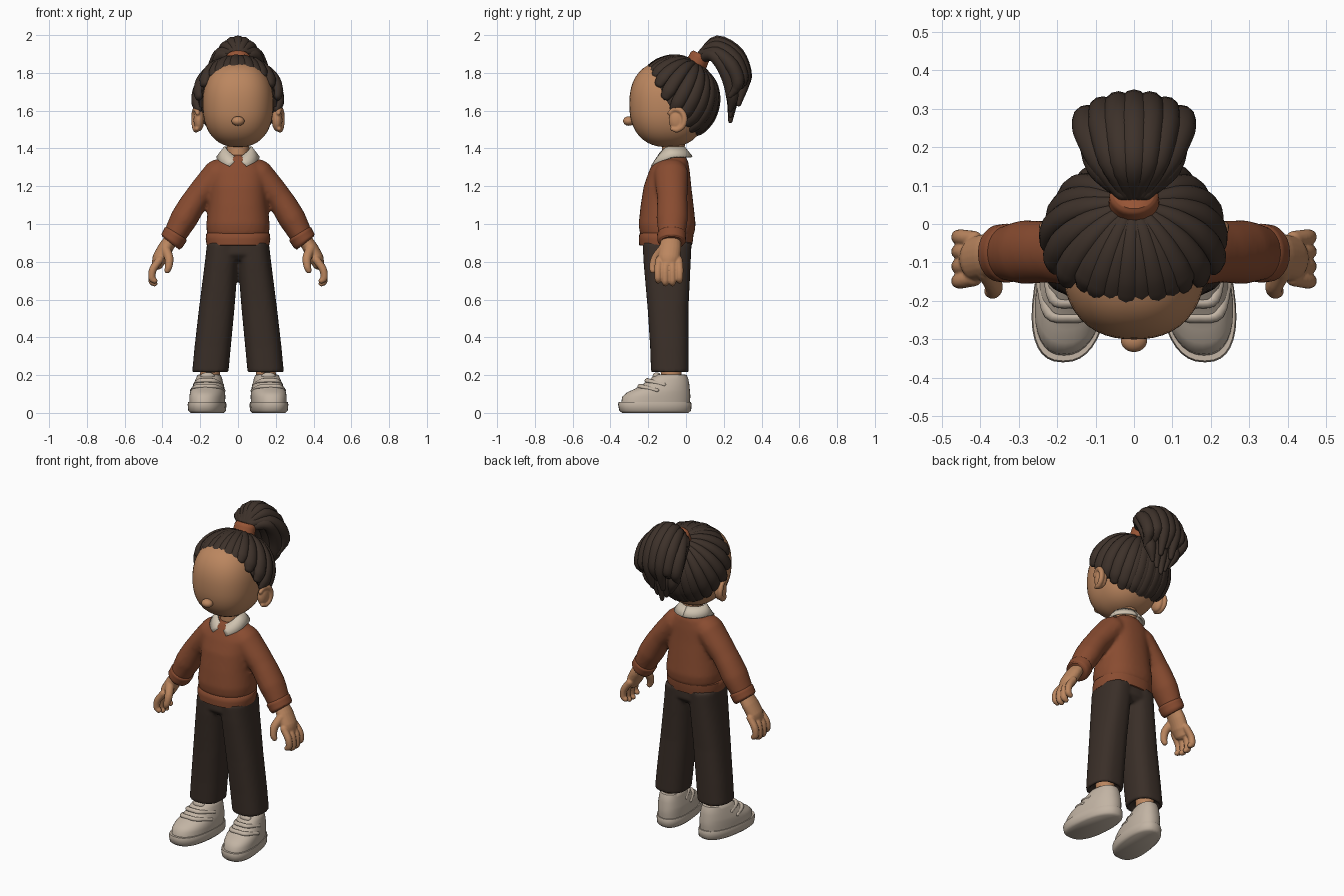
import bpy, bmesh
from math import sin, cos, pi, radians, sqrt
from mathutils import Vector, Matrix

if "Cube" in bpy.data.objects:
    bpy.data.objects.remove(bpy.data.objects["Cube"])


def material(name, rgb):
    m = bpy.data.materials.new(name)
    m.use_nodes = True
    m.diffuse_color = (*rgb, 1)
    m.node_tree.nodes["Principled BSDF"].inputs["Base Color"].default_value = (*rgb, 1)
    return m


SKIN = material("skin", (0.50, 0.24, 0.115))
KNIT = material("rust_knit", (0.25, 0.072, 0.03))
HAIR = material("dark_brown_hair", (0.047, 0.031, 0.023))
TROUSER = material("dark_trousers", (0.042, 0.028, 0.021))
CREAM = material("cream_shoe", (0.54, 0.455, 0.37))
COTTON = material("pale_cotton", (0.62, 0.54, 0.43))
TIE = material("hair_tie", (0.31, 0.09, 0.036))


def finish(bm, name, mat, voxel=0, smooth=6, angle=50):
    """Turn the bmesh into an object; voxel fuses overlapping shells."""
    bmesh.ops.recalc_face_normals(bm, faces=bm.faces)
    me = bpy.data.meshes.new(name)
    bm.to_mesh(me)
    bm.free()
    me.materials.append(mat)
    me.shade_smooth()
    me.set_sharp_from_angle(angle=radians(angle))
    ob = bpy.data.objects.new(name, me)
    bpy.context.collection.objects.link(ob)
    if voxel:
        r = ob.modifiers.new("fuse", 'REMESH')
        r.mode, r.voxel_size, r.use_smooth_shade = 'VOXEL', voxel, True
        s = ob.modifiers.new("soften", 'SMOOTH')
        s.factor, s.iterations = 0.5, smooth
    return ob


def skin_rings(bm, rings):
    """Bridge point rings into a closed shell."""
    vs = [[bm.verts.new(p) for p in ring] for ring in rings]
    n = len(vs[0])
    for a, b in zip(vs, vs[1:]):
        for i in range(n):
            bm.faces.new((a[i], a[(i + 1) % n], b[(i + 1) % n], b[i]))
    bm.faces.new(vs[0][::-1])
    bm.faces.new(vs[-1])


def power(v, n):
    return (abs(v) ** (2 / n)) * (1 if v >= 0 else -1)


def loft(bm, rows, n=2.3, seg=36):
    """Stack superellipses given as (z, centre x, centre y, radius x, radius y)."""
    turn = [2 * pi * i / seg for i in range(seg)]
    skin_rings(bm, [[(cx + rx * power(cos(a), n), cy + ry * power(sin(a), n), z)
                     for a in turn] for z, cx, cy, rx, ry in rows])


def tube(bm, pts, radii, ref=(0, 1, 0), flat=1, seg=12, steps=4, dome=True):
    """Smooth tube along points; flat scales its thickness along ref."""
    P = [Vector(p) for p in pts]
    path = []
    for i in range(len(P) - 1):
        a, b = P[i], P[i + 1]
        p0 = P[i - 1] if i else a * 2 - b
        p3 = P[i + 2] if i + 2 < len(P) else b * 2 - a
        for k in range(steps + (i == len(P) - 2)):
            t = k / steps
            q = 0.5 * (2 * a + (b - p0) * t + (2 * p0 - 5 * a + 4 * b - p3) * t * t
                       + (3 * a - p0 - 3 * b + p3) * t ** 3)
            path.append((q, radii[i] + (radii[i + 1] - radii[i]) * t))
    tan = [(path[min(i + 1, len(path) - 1)][0] - path[max(i - 1, 0)][0]).normalized()
           for i in range(len(path))]
    rows = [(q, w, t) for (q, w), t in zip(path, tan)]
    if dome:
        f = min(flat, 1)
        for end, s in ((0, -1), (-1, 1)):
            q, w, t = rows[end]
            cap = [(q + t * s * w * f * sin(k), w * cos(k), t) for k in (0.5, 1.0, 1.4)]
            rows = cap[::-1] + rows if s < 0 else rows + cap
    rings = []
    for q, w, t in rows:
        r = Vector(ref(q) if callable(ref) else ref)
        side = t.cross(r).normalized()
        up = side.cross(t)
        rings.append([q + side * w * cos(2 * pi * i / seg) + up * w * flat * sin(2 * pi * i / seg)
                      for i in range(seg)])
    skin_rings(bm, rings)


def blob(bm, centre, radii, n=2, seg=32):
    """Rounded box to ellipsoid."""
    new = bmesh.ops.create_uvsphere(bm, u_segments=seg, v_segments=seg // 2, radius=1)["verts"]
    for v in new:
        d = v.co / sum(abs(c) ** n for c in v.co) ** (1 / n)
        v.co = Vector(centre) + Vector(d[i] * radii[i] for i in range(3))


# Head, nose, neck
bm = bmesh.new()
blob(bm, (0, -0.095, 1.635), (0.187, 0.205, 0.228), 2.35, 48)
finish(bm, "head", SKIN)
bm = bmesh.new()
blob(bm, (0, -0.303, 1.545), (0.034, 0.03, 0.025))
finish(bm, "nose", SKIN)
bm = bmesh.new()
loft(bm, [(1.3, 0, -0.075, 0.06, 0.06), (1.5, 0, -0.06, 0.055, 0.06)], 2)
finish(bm, "neck", SKIN)

# Hair cap: locks sweep over an ellipsoid from the tie to the hairline
CEN, RAD = Vector((0, -0.045, 1.67)), Vector((0.218, 0.2, 0.208))
LINE = [(0, 1.795), (45, 1.785), (62, 1.72), (80, 1.61), (100, 1.55), (120, 1.5), (180, 1.475)]
ROOT = Vector((0, 0.5, 0.87)).normalized()


def hairline(deg):
    d = abs((deg + 180) % 360 - 180)
    for (a, za), (b, zb) in zip(LINE, LINE[1:]):
        if d <= b:
            z = (za + (zb - za) * (d - a) / (b - a) - CEN.z) / RAD.z
            s = sqrt(1 - z * z)
            return Vector((s * sin(radians(deg)), -s * cos(radians(deg)), z))


def on_skull(d, k=1):
    return CEN + Vector(d[i] * RAD[i] * k for i in range(3))


bm = bmesh.new()
LOCKS = 28
rows = [[on_skull(ROOT.slerp(hairline(d), t / 10), 0.98) for d in range(0, 360, 5)]
        for t in range(1, 11)]
skin_rings(bm, rows)
finish(bm, "hair_base", HAIR)
bm = bmesh.new()
for i in range(LOCKS):
    end = hairline(360 * (i + 0.5) / LOCKS)
    arc = ROOT.angle(end)
    ts = [0.08, 0.3, 0.5, 0.7, 0.87, 0.97]
    widths = [0.009 + 0.029 * sin(min(arc * t, 1.75)) for t in ts]
    widths[-1] *= 0.75
    lift = 1.0 + 0.015 * (i % 2)
    tube(bm, [on_skull(ROOT.slerp(end, t), lift) for t in ts], widths,
         lambda q: q - CEN, 0.72, 12)
finish(bm, "hair_locks", HAIR)

# Ponytail and tie
bm = bmesh.new()
axis = Vector((0, 0.42, 0.9)).normalized()
mid = Vector((0, 0.065, 1.868))
tube(bm, [mid + axis * k for k in (-0.035, -0.02, 0.02, 0.035)],
     [0.055, 0.066, 0.064, 0.052], seg=28, flat=0.85, dome=False)
finish(bm, "hair_tie", TIE)
bm = bmesh.new()
for k in range(7):
    u = (k - 3) / 3
    v = u * u
    drop = 0.06 * (k % 2)
    tube(bm, [(0.03 * u, 0.085, 1.9), (0.085 * u, 0.165, 1.963 - 0.06 * v),
              (0.118 * u, 0.27 - 0.03 * v, 1.9 - 0.06 * v),
              (0.122 * u, 0.315 - 0.04 * v, 1.78 - 0.03 * v),
              (0.11 * u, 0.285 - 0.05 * v, 1.63 + drop + 0.05 * v)],
         [0.025, 0.037, 0.041, 0.037, 0.014], (0, 0.6, 0.7), 0.95)
for k in range(5):
    u = (k - 2) / 2
    tube(bm, [(0.03 * u, 0.085, 1.88), (0.09 * u, 0.15, 1.89), (0.1 * u, 0.215, 1.8),
              (0.085 * u, 0.245, 1.68), (0.06 * u, 0.235, 1.545 + 0.06 * abs(u))],
         [0.025, 0.036, 0.04, 0.036, 0.012], (0, 0.6, 0.7), 0.95)
finish(bm, "ponytail", HAIR)

# Sweater with sleeves
bm = bmesh.new()
loft(bm, [(0.925, 0, -0.1, 0.15, 0.125), (0.95, 0, -0.1, 0.165, 0.145),
          (1.0, 0, -0.1, 0.168, 0.151), (1.1, 0, -0.1, 0.156, 0.14),
          (1.2, 0, -0.098, 0.15, 0.126), (1.28, 0, -0.088, 0.148, 0.108),
          (1.33, 0, -0.08, 0.115, 0.092), (1.365, 0, -0.078, 0.075, 0.072)])
for s in (1, -1):
    tube(bm, [(s * 0.105, -0.078, 1.265), (s * 0.215, -0.073, 1.14), (s * 0.285, -0.073, 1.03),
              (s * 0.332, -0.076, 0.945)], [0.08, 0.07, 0.073, 0.062], flat=1.15, seg=20)
finish(bm, "sweater", KNIT, 0.011)
bm = bmesh.new()
loft(bm, [(0.885, 0, -0.108, 0.15, 0.125), (0.888, 0, -0.108, 0.166, 0.14),
          (0.92, 0, -0.106, 0.171, 0.144), (0.947, 0, -0.104, 0.169, 0.143),
          (0.957, 0, -0.104, 0.155, 0.13)])
finish(bm, "sweater_hem", KNIT)

# Shirt collar: stand and two folded flaps
bm = bmesh.new()
loft(bm, [(1.29, 0, -0.082, 0.08, 0.082), (1.35, 0, -0.078, 0.064, 0.066)], 2)
finish(bm, "collar_stand", COTTON)
for s, side in ((1, "left"), (-1, "right")):
    bm = bmesh.new()
    grid = []
    for i in range(17):
        t = i / 16
        row = []
        for f in (0, 0.5, 1):
            a = radians(2 + 22 * f + (178 - 22 * f) * t)
            r = 0.068 + 0.042 * f
            top = 1.345 + 0.062 * min(1, t * 2.5)
            low = 1.305 + 0.05 * min(1, t * 2.2)
            row.append(bm.verts.new((s * r * sin(a), -0.08 - r * cos(a), top + (low - top) * f)))
        grid.append(row)
    for a, b in zip(grid, grid[1:]):
        for j in range(2):
            bm.faces.new((a[j], a[j + 1], b[j + 1], b[j]))
    ob = finish(bm, side + "_collar_flap", COTTON)
    sol = ob.modifiers.new("cloth", 'SOLIDIFY')
    sol.thickness, sol.offset = 0.012, 0

# Trousers
bm = bmesh.new()
loft(bm, [(0.81, 0, -0.1, 0.12, 0.1), (0.84, 0, -0.1, 0.163, 0.127), (0.93, 0, -0.1, 0.155, 0.122)])
for s in (1, -1):
    loft(bm, [(0.245, s * 0.145, -0.085, 0.07, 0.074), (0.212, s * 0.147, -0.085, 0.08, 0.084),
              (0.212, s * 0.147, -0.085, 0.096, 0.1), (0.35, s * 0.134, -0.088, 0.096, 0.102),
              (0.55, s * 0.113, -0.095, 0.094, 0.108), (0.8, s * 0.087, -0.1, 0.088, 0.125),
              (0.9, s * 0.08, -0.1, 0.084, 0.13)], 2.5)
finish(bm, "trousers", TROUSER, 0.01, 4)


def shoe_place(bm, s):
    """Flare the toe, turn it outwards and set the shoe under its leg."""
    for v in bm.verts:
        v.co.x *= 1 - 0.3 * (v.co.y + 0.165)
        v.co.x = s * (0.143 + v.co.x - 0.115 * v.co.y)


for s, side in ((1, "left"), (-1, "right")):
    # Cuff and hand
    bm = bmesh.new()
    tube(bm, [(s * x, -0.076, z) for x, z in ((0.322, 0.957), (0.33, 0.945), (0.35, 0.911), (0.358, 0.9))],
         [0.056, 0.068, 0.066, 0.056], flat=1.13, seg=24, dome=False)
    finish(bm, side + "_cuff", KNIT)
    bm = bmesh.new()
    tube(bm, [(s * 0.352, -0.08, 0.92), (s * 0.382, -0.083, 0.875), (s * 0.413, -0.09, 0.82),
              (s * 0.425, -0.092, 0.79)], [0.036, 0.04, 0.04, 0.032], flat=1.45, seg=20)
    for k in range(4):
        y, mid = -0.148 + 0.038 * k, 0.015 * (k in (1, 2))
        tube(bm, [(s * 0.415, y * 0.9 - 0.008, 0.81), (s * 0.45, y, 0.76), (s * 0.456, y, 0.715 - mid),
                  (s * 0.442, y, 0.70 - mid)], [0.021, 0.0205, 0.019, 0.016])
    tube(bm, [(s * 0.385, -0.12, 0.87), (s * 0.365, -0.16, 0.82), (s * 0.367, -0.175, 0.775),
              (s * 0.374, -0.175, 0.755)], [0.026, 0.024, 0.02, 0.017])
    finish(bm, side + "_hand", SKIN, 0.0045, 3)
    # Ear with raised rim
    bm = bmesh.new()
    blob(bm, (s * 0.207, -0.045, 1.55), (0.028, 0.046, 0.06))
    tube(bm, [(s * (0.222 + 0.01 * sin(a)), -0.052 + 0.045 * sin(a), 1.553 + 0.055 * cos(a))
              for a in (-0.9, -0.2, 0.6, 1.4, 2.2, 3.0, 3.6)],
         [0.012, 0.015, 0.016, 0.016, 0.015, 0.015, 0.012], (1, 0, 0))
    finish(bm, side + "_ear", SKIN, 0.005, 3)
    # Ankle
    bm = bmesh.new()
    loft(bm, [(0.15, s * 0.15, -0.075, 0.052, 0.055), (0.27, s * 0.146, -0.082, 0.052, 0.055)], 2)
    finish(bm, side + "_ankle", SKIN)
    # Shoe: sole, upper, straps and tongue
    bm = bmesh.new()
    loft(bm, [(0.0, 0, -0.163, 0.084, 0.175), (0.012, 0, -0.163, 0.096, 0.19),
              (0.045, 0, -0.165, 0.098, 0.195), (0.058, 0, -0.165, 0.095, 0.191)], 2.4)
    shoe_place(bm, s)
    finish(bm, side + "_shoe_sole", CREAM)
    bm = bmesh.new()
    loft(bm, [(z, 0, (f + b) / 2, w, (b - f) / 2) for z, f, b, w in (
        (0.05, -0.343, 0.02, 0.091), (0.085, -0.338, 0.023, 0.092), (0.11, -0.31, 0.022, 0.09),
        (0.125, -0.275, 0.02, 0.087), (0.155, -0.225, 0.017, 0.077), (0.18, -0.19, 0.012, 0.07),
        (0.2, -0.165, 0.004, 0.062), (0.204, -0.15, -0.01, 0.052), (0.185, -0.14, -0.02, 0.045))], 2.3)
    shoe_place(bm, s)
    finish(bm, side + "_shoe_upper", CREAM)
    bm = bmesh.new()
    for w, y, z in ((0.083, -0.246, 0.14), (0.072, -0.208, 0.17)):
        tube(bm, [(-w, y + 0.095, z - 0.02), (-w * 0.62, y + 0.012, z), (0, y, z + 0.003),
                  (w * 0.62, y + 0.012, z), (w, y + 0.095, z - 0.02)], [0.013] * 5, (0, -0.7, 0.7), 0.7)
    blob(bm, (0, -0.155, 0.193), (0.038, 0.022, 0.022))
    shoe_place(bm, s)
    finish(bm, side + "_shoe_straps", CREAM)
